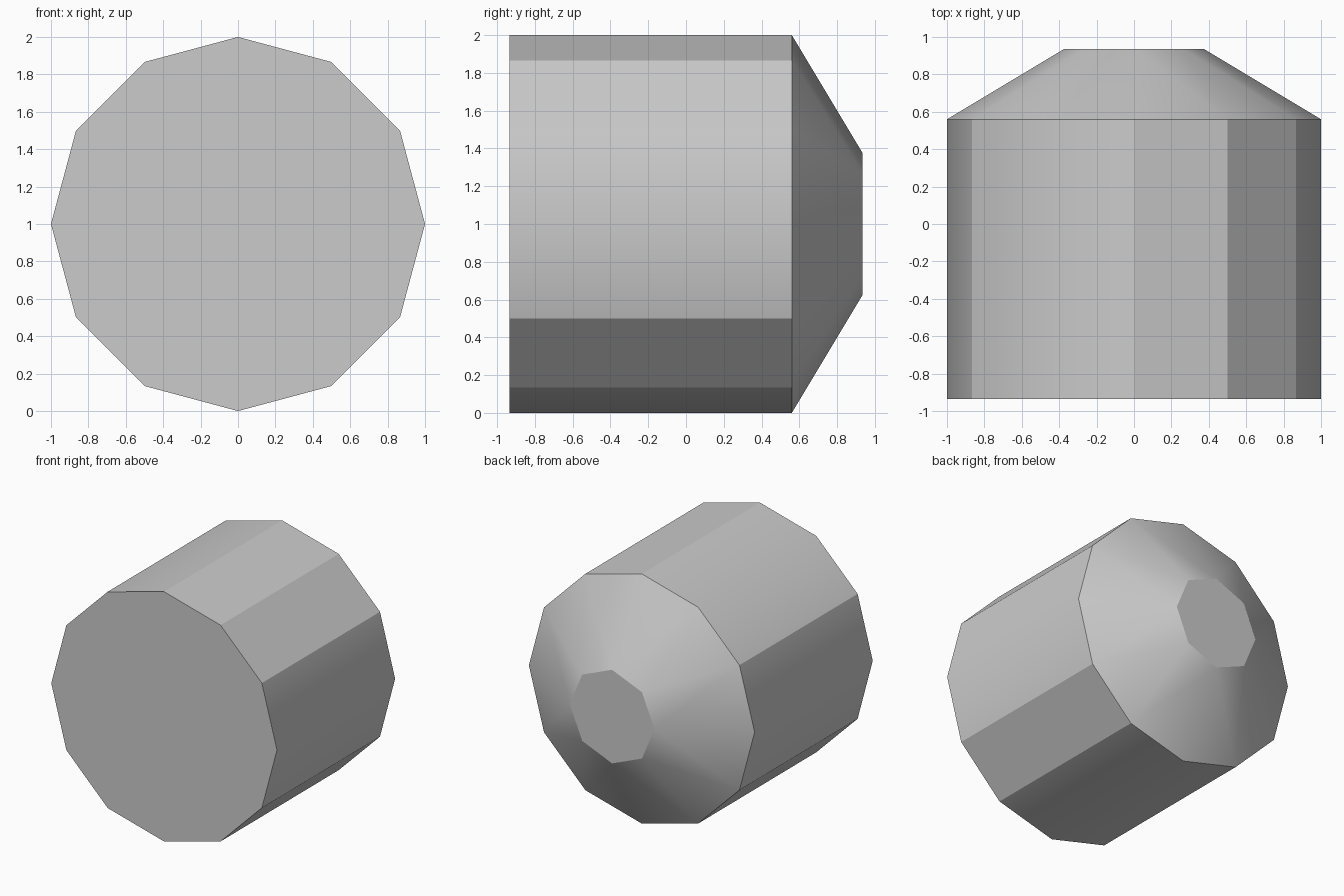
import bpy, bmesh
from math import cos, sin, radians

cube = bpy.data.objects.get("Cube")
if cube:
    bpy.data.objects.remove(cube, do_unlink=True)

# Single grey material
grey = bpy.data.materials.new("light_grey")
grey.use_nodes = True
colour = (0.6, 0.6, 0.6, 1)
grey.diffuse_color = colour
grey.node_tree.nodes["Principled BSDF"].inputs["Base Color"].default_value = colour

SIDES, TIP_SIDES = 12, 8
SMOOTH_RIDGES = (0, 4, 6, 9)     # ridges that shade smoothly along the barrel

bm = bmesh.new()


def ring(sides, radius, y):
    """Ring of points around the y axis, one corner on +x."""
    step = radians(360 / sides)
    return [bm.verts.new((radius * cos(i * step), y, 1 + radius * sin(i * step)))
            for i in range(sides)]


front = ring(SIDES, 1, -0.935)
rim = ring(SIDES, 1, 0.56)
tip = ring(TIP_SIDES, 0.375, 0.935)

# Flat ends
caps = [bm.faces.new(front), bm.faces.new(tip)]

# Straight barrel
for i in range(SIDES):
    j = (i + 1) % SIDES
    bm.faces.new((front[i], front[j], rim[j], rim[i]))

# Tapered nose: walk both rings, always advancing the one that lags in angle
a = b = 0
while a < SIDES or b < TIP_SIDES:
    r, t = rim[a % SIDES], tip[b % TIP_SIDES]
    if (a + 0.5) / SIDES <= (b + 0.5) / TIP_SIDES:
        a += 1
        bm.faces.new((r, rim[a % SIDES], t))
    else:
        b += 1
        bm.faces.new((r, tip[b % TIP_SIDES], t))

# Smooth faces with sharp rims, caps and most barrel ridges
bmesh.ops.recalc_face_normals(bm, faces=bm.faces[:])
for f in bm.faces:
    f.smooth = f not in caps
for loop in (front, rim, tip):
    for i, v in enumerate(loop):
        bm.edges.get((v, loop[i - 1])).smooth = False
for i in range(SIDES):
    bm.edges.get((front[i], rim[i])).smooth = i in SMOOTH_RIDGES

mesh = bpy.data.meshes.new("tapered_barrel")
bm.to_mesh(mesh)
bm.free()
mesh.materials.append(grey)
bpy.context.collection.objects.link(bpy.data.objects.new("tapered_barrel", mesh))
